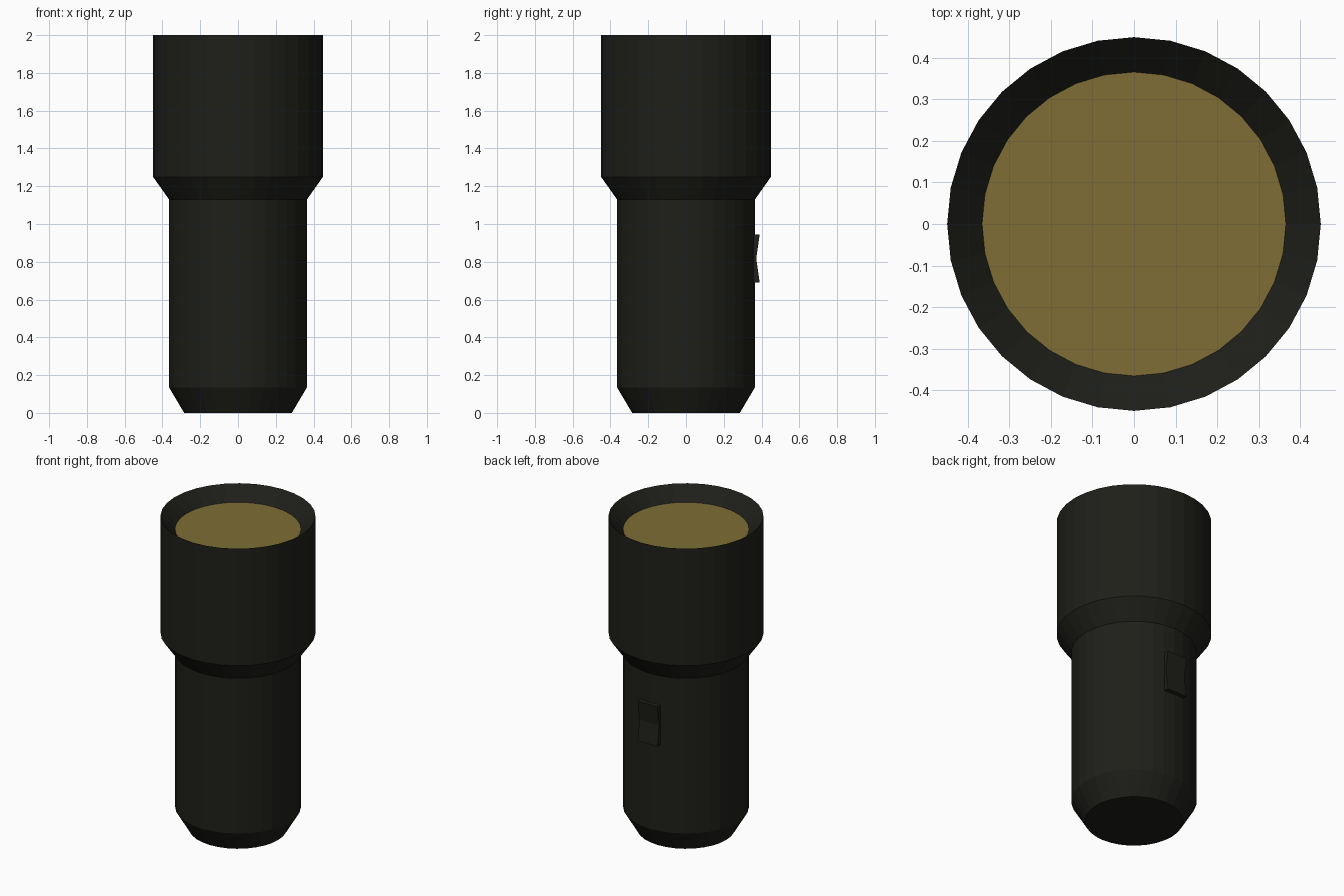
import bpy
import bmesh
from math import cos, sin, pi

if "Cube" in bpy.data.objects:
    bpy.data.objects.remove(bpy.data.objects["Cube"])

SIDES = 32


def material(name, color):
    m = bpy.data.materials.new(name)
    m.diffuse_color = color
    m.use_nodes = True
    m.node_tree.nodes["Principled BSDF"].inputs["Base Color"].default_value = m.diffuse_color
    return m


def make_object(name, bm, mat):
    bmesh.ops.recalc_face_normals(bm, faces=bm.faces)
    me = bpy.data.meshes.new(name)
    bm.to_mesh(me)
    bm.free()
    me.materials.append(mat)
    ob = bpy.data.objects.new(name, me)
    bpy.context.collection.objects.link(ob)
    return ob


def ring(bm, r, z):
    return [bm.verts.new((r * cos(2 * pi * i / SIDES), r * sin(2 * pi * i / SIDES), z))
            for i in range(SIDES)]


black = material("black_casing", (0.013, 0.013, 0.010, 1))
amber = material("amber_lens", (0.21, 0.155, 0.036, 1))

# Casing: turned profile with tapered tail, wider head and sloped rim recess
profile = [(0.285, 0), (0.365, 0.135), (0.365, 1.13), (0.45, 1.25), (0.45, 2.0), (0.366, 1.917)]
bm = bmesh.new()
rings = [ring(bm, r, z) for r, z in profile]
bm.faces.new(rings[0][::-1])
for a, b in zip(rings, rings[1:]):
    for i in range(SIDES):
        j = (i + 1) % SIDES
        bm.faces.new((a[i], a[j], b[j], b[i]))
# temporary cap keeps the normals consistent, then leaves room for the lens
cap = bm.faces.new(rings[-1])
bmesh.ops.recalc_face_normals(bm, faces=bm.faces)
bmesh.ops.delete(bm, geom=[cap], context='FACES_ONLY')
me = bpy.data.meshes.new("casing")
bm.to_mesh(me)
bm.free()
me.materials.append(black)
bpy.context.collection.objects.link(bpy.data.objects.new("casing", me))

# Lens: flat disc at the bottom of the recess, facing up
bm = bmesh.new()
bm.faces.new(ring(bm, 0.366, 1.917))
me = bpy.data.meshes.new("lens")
bm.to_mesh(me)
bm.free()
me.materials.append(amber)
bpy.context.collection.objects.link(bpy.data.objects.new("lens", me))

# Switch: rocker button with a dipped middle, on the back of the handle
side = [(0.34, 0.69), (0.39, 0.69), (0.372, 0.817), (0.39, 0.945), (0.34, 0.945)]
bm = bmesh.new()
left = [bm.verts.new((-0.07, y, z)) for y, z in side]
right = [bm.verts.new((0.07, y, z)) for y, z in side]
bm.faces.new(left)
bm.faces.new(right[::-1])
for i in range(len(side)):
    j = (i + 1) % len(side)
    bm.faces.new((left[i], right[i], right[j], left[j]))
make_object("switch", bm, black)
